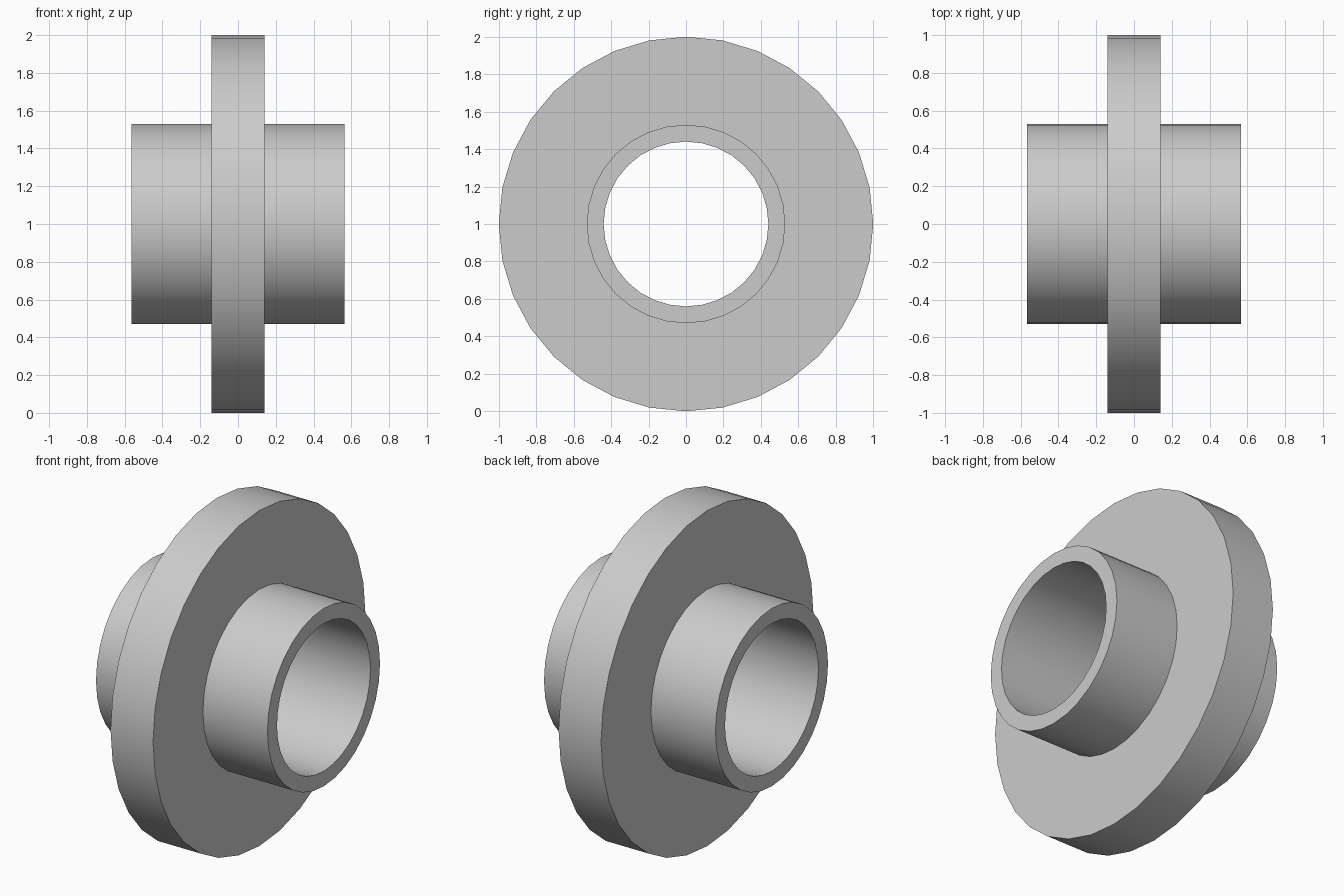
import bpy, bmesh, math
from mathutils import Vector, Matrix

cube = bpy.data.objects.get("Cube")
if cube:
    bpy.data.objects.remove(cube, do_unlink=True)

SEGMENTS = 32
BORE, HUB, RIM = 0.44, 0.53, 1.0
HUB_X, RIM_X = 0.565, 0.14

grey = bpy.data.materials.new("plain grey")
grey.use_nodes = True
grey.diffuse_color = (0.6, 0.6, 0.6, 1)
grey.node_tree.nodes["Principled BSDF"].inputs["Base Color"].default_value = (0.6, 0.6, 0.6, 1)

# Closed half section: bore, hub ends, and flange, as (x, radius)
right = [(HUB_X, BORE), (HUB_X, HUB), (RIM_X, HUB), (RIM_X, RIM)]
profile = right + [(-x, r) for x, r in reversed(right)]

# Lathe the section around the x axis
bm = bmesh.new()
verts = [bm.verts.new((x, 0, r)) for x, r in profile]
edges = [bm.edges.new((v, verts[(i + 1) % len(verts)])) for i, v in enumerate(verts)]
bmesh.ops.spin(bm, geom=verts + edges, cent=(0, 0, 0), axis=(1, 0, 0),
               angle=math.tau, steps=SEGMENTS, use_merge=True)
bmesh.ops.remove_doubles(bm, verts=bm.verts, dist=0.0001)
bmesh.ops.recalc_face_normals(bm, faces=bm.faces)
bmesh.ops.translate(bm, verts=bm.verts, vec=(0, 0, RIM))
mesh = bpy.data.meshes.new("flanged_bushing")
bm.to_mesh(mesh)
bm.free()
mesh.materials.append(grey)

bushing = bpy.data.objects.new("flanged_bushing", mesh)
bpy.context.collection.objects.link(bushing)
bpy.ops.object.select_all(action='DESELECT')
bushing.select_set(True)
bpy.context.view_layer.objects.active = bushing
bpy.ops.object.shade_smooth_by_angle(angle=math.radians(30))
